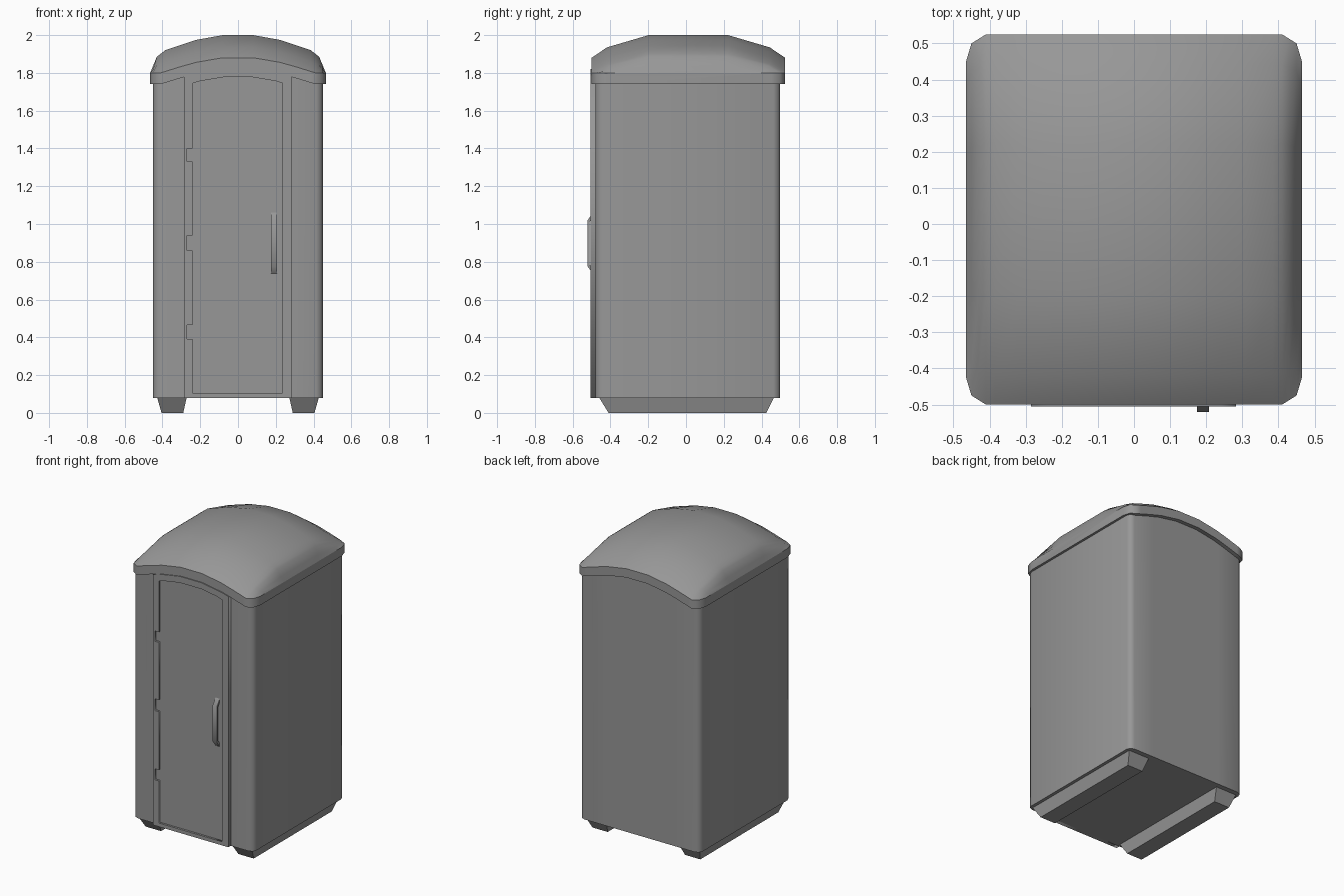
import bpy, bmesh, math

if "Cube" in bpy.data.objects:
    bpy.data.objects.remove(bpy.data.objects["Cube"])

ARCH = [(0, 1.88), (0.08, 1.88), (0.24, 1.853), (0.40, 1.803), (0.41, 1.80), (0.5, 1.80)]
RIDGE = [(0, 2.0), (0.08, 2.0), (0.22, 1.975), (0.385, 1.92), (0.43, 1.885), (0.465, 1.80)]
HALF_Y = [(0, 0.5125), (0.41, 0.5125), (0.45, 0.4875), (0.465, 0.4375)]
RIM = 0.06

# dark grey plastic
plastic = bpy.data.materials.new("dark_grey_plastic")
plastic.diffuse_color = (0.31, 0.31, 0.31, 1)
plastic.use_nodes = True
plastic.node_tree.nodes["Principled BSDF"].inputs["Base Color"].default_value = plastic.diffuse_color


def lerp(table, x):
    x = abs(x)
    for (a, u), (b, v) in zip(table, table[1:]):
        if x <= b:
            return u + (v - u) * (x - a) / (b - a)
    return table[-1][1]


def activate(ob):
    bpy.ops.object.select_all(action='DESELECT')
    ob.select_set(True)
    bpy.context.view_layer.objects.active = ob


def add_mesh(name, verts, faces, smooth=None):
    me = bpy.data.meshes.new(name)
    me.from_pydata(verts, [], faces)
    me.materials.append(plastic)
    bm = bmesh.new()
    bm.from_mesh(me)
    bmesh.ops.recalc_face_normals(bm, faces=bm.faces)
    bm.to_mesh(me)
    bm.free()
    ob = bpy.data.objects.new(name, me)
    bpy.context.collection.objects.link(ob)
    if smooth:
        activate(ob)
        bpy.ops.object.shade_smooth_by_angle(angle=math.radians(smooth))
    return ob


def loft(name, low, high, smooth=None):
    n = len(low)
    sides = [(i, (i + 1) % n, n + (i + 1) % n, n + i) for i in range(n)]
    return add_mesh(name, low + high, sides + [tuple(range(n)), tuple(range(n, 2 * n))], smooth)


def panel(name, loops, y0, y1):
    # flat front panel from closed (x, z) loops; inner loops become holes
    cu = bpy.data.curves.new(name, 'CURVE')
    cu.dimensions = '2D'
    cu.fill_mode = 'BOTH'
    cu.extrude = (y1 - y0) / 2
    cu.materials.append(plastic)
    for pts in loops:
        sp = cu.splines.new('POLY')
        sp.points.add(len(pts) - 1)
        for p, (x, z) in zip(sp.points, pts):
            p.co = (x, z, 0, 1)
        sp.use_cyclic_u = True
    ob = bpy.data.objects.new(name, cu)
    bpy.context.collection.objects.link(ob)
    ob.location.y = (y0 + y1) / 2
    ob.rotation_euler.x = math.pi / 2
    activate(ob)
    bpy.ops.object.convert(target='MESH')


# cabin walls with rounded corners, top following the roof arch
R, stations = 0.035, [0.26, 0.08, -0.08, -0.26]
W, YF, YB = 0.449, -0.48, 0.498
foot = []
for cx, cy, start in ((W - R, YB - R, 0), (-W + R, YB - R, 90), (-W + R, YF + R, 180), (W - R, YF + R, 270)):
    foot += [(cx + R * math.cos(math.radians(start + a)), cy + R * math.sin(math.radians(start + a)))
             for a in (0, 45, 90)]
    if start == 0:
        foot += [(x, YB) for x in stations]
    if start == 180:
        foot += [(x, YF) for x in reversed(stations)]
loft("cabin_walls", [(x, y, 0.08) for x, y in foot],
     [(x, y, lerp(ARCH, x) - RIM + 0.005) for x, y in foot], 50)

# domed roof: grid of heights, then the rim and underside
half = [0.08, 0.22, 0.31, 0.385, 0.41, 0.43, 0.45, 0.465]
xs = [-x for x in reversed(half)] + half
rows = [(-1, 0), (-0.84, 0.46), (-0.41, 1), (0.41, 1), (0.84, 0.46), (1, 0)]
nx, ny = len(xs), len(rows)
verts, faces = [], []
for x in xs:
    e, h = lerp(ARCH, x), lerp(RIDGE, x)
    verts += [(x, 0.0125 + s * lerp(HALF_Y, x), e + (h - e) * t) for s, t in rows]
for x in xs:
    verts += [(x, 0.0125 + s * lerp(HALF_Y, x), lerp(ARCH, x) - RIM) for s in (-1, 1)]
base = nx * ny
for i in range(nx - 1):
    a, b = i * ny, (i + 1) * ny
    faces += [(a + j, b + j, b + j + 1, a + j + 1) for j in range(ny - 1)]
    p, q = base + 2 * i, base + 2 * i + 2
    faces += [(p, q, b, a), (p + 1, a + ny - 1, b + ny - 1, q + 1), (p, p + 1, q + 1, q)]
for i in (0, nx - 1):
    faces.append(tuple(i * ny + j for j in range(ny)) + (base + 2 * i + 1, base + 2 * i))
roof = add_mesh("roof", verts, faces, 45)


# keep the edge between dome and rim crisp
def on_border(v):
    return v < base and (v % ny in (0, ny - 1) or v // ny in (0, nx - 1))


for edge in roof.data.edges:
    a, b = edge.vertices
    same_side = a % ny == b % ny or (a // ny == b // ny and a // ny in (0, nx - 1))
    if on_border(a) and on_border(b) and same_side:
        edge.use_edge_sharp = True

# door opening outline with hinge notches on the left side
arch_top = [(0.235, 1.745), (0.2, 1.757), (0.08, 1.777), (-0.08, 1.777), (-0.2, 1.757), (-0.24, 1.745)]
opening = [(-0.24, 0.105), (0.235, 0.105)] + arch_top
for lo, hi in ((1.33, 1.40), (0.86, 0.94), (0.39, 0.465)):
    opening += [(-0.24, hi), (-0.27, hi), (-0.27, lo), (-0.24, lo)]

# raised door frame and the slightly recessed door with its hinge tabs
outer = [(-0.285, 0.08), (0.282, 0.08)] + [
    (x, lerp(ARCH, x) - RIM) for x in (0.282, 0.24, 0.08, -0.08, -0.24, -0.285)]
panel("door_frame", [outer, opening], -0.506, -0.478)
panel("door", [opening], -0.492, -0.476)

# door handle: bent grip bar with a gap behind it
prof = [(-0.49, 0.735), (-0.521, 0.775), (-0.521, 1.02), (-0.49, 1.065),
        (-0.49, 1.04), (-0.511, 1.01), (-0.511, 0.785), (-0.49, 0.76)]
loft("door_handle", [(0.175, y, z) for y, z in prof], [(0.207, y, z) for y, z in prof], 60)

# tapered skids
for side, sx in (("left", -1), ("right", 1)):
    def rect(x0, x1, y0, y1, z):
        return [(sx * x0, y0, z), (sx * x1, y0, z), (sx * x1, y1, z), (sx * x0, y1, z)]
    loft(side + "_skid", rect(0.29, 0.405, -0.41, 0.425, 0), rect(0.272, 0.428, -0.46, 0.465, 0.081))
